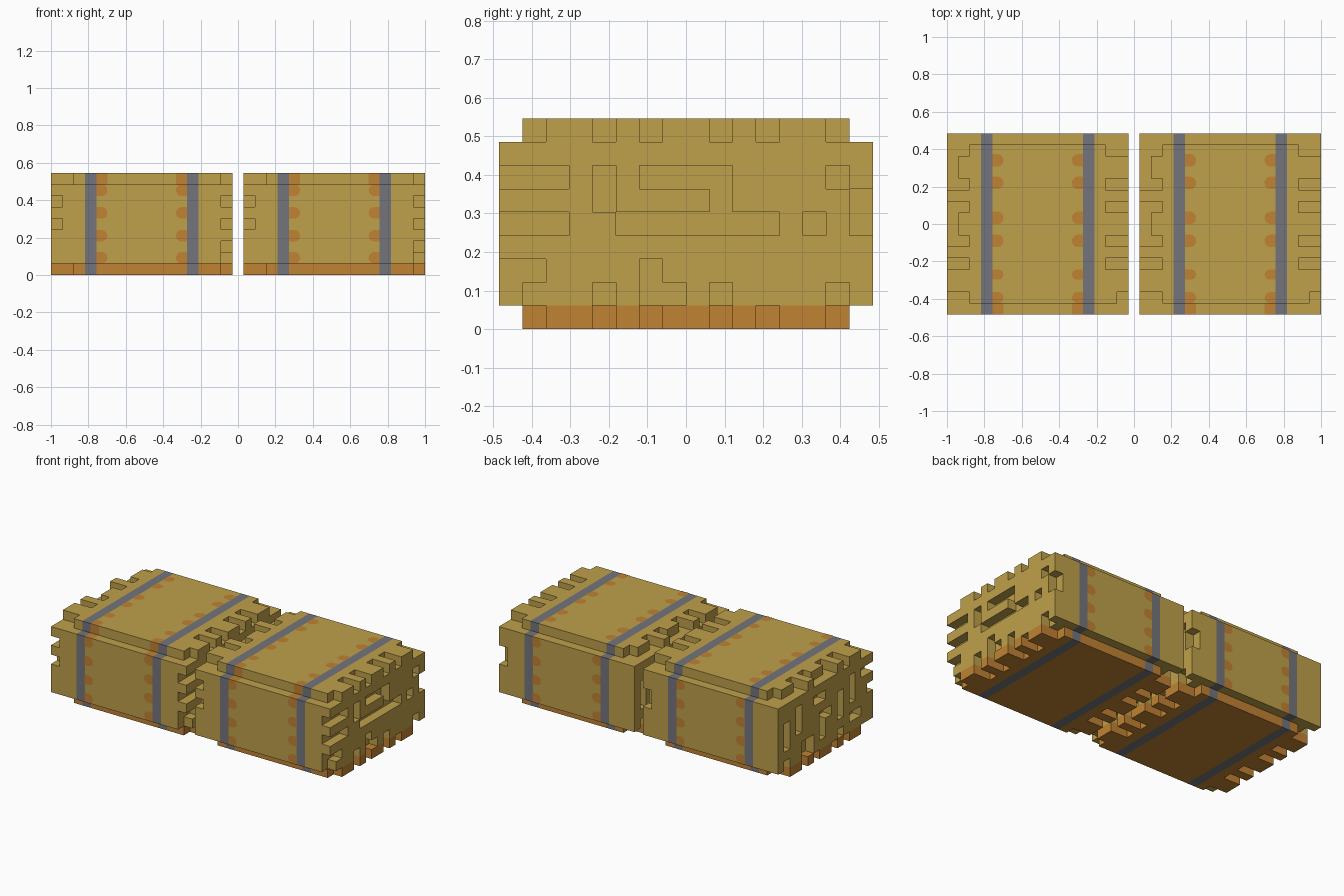
import bpy, bmesh, math
from mathutils import Vector

if "Cube" in bpy.data.objects:
    bpy.data.objects.remove(bpy.data.objects["Cube"])

U = 2 / 33            # one straw block
NX, NY, NZ = 16, 16, 9
BANDS = (3, 12)       # block columns wrapped by twine


def material(name, rgb):
    m = bpy.data.materials.new(name)
    m.diffuse_color = (*rgb, 1)
    m.use_nodes = True
    m.node_tree.nodes["Principled BSDF"].inputs["Base Color"].default_value = m.diffuse_color
    return m


MATS = [material("straw", (0.52, 0.35, 0.069)),
        material("dark_straw", (0.53, 0.223, 0.032)),
        material("twine_grey", (0.175, 0.178, 0.202))]

# Notch depth in blocks on the ragged ends, top row first, front to back
RIGHT_END = ["0100202002020020",
             "0000000000000000",
             "1110101111000010",
             "0000100001000001",
             "1110011111110101",
             "0000000000000000",
             "1100001000000000",
             "1000101101000010",
             "0100202002020020"]
LEFT_END = ["0200202112021120",
            "0000000000000000",
            "1101000011001000",
            "0001010000001010",
            "1001010110001010",
            "0000010010000010",
            "0011000010110000",
            "0000010000110010",
            "0200202002020020"]


def solid(i, j, k):
    """Is there straw in this block of the bale?"""
    if not (0 <= i < NX and 0 <= j < NY and 0 <= k < NZ):
        return False
    if k in (0, NZ - 1) and j in (0, NY - 1):      # stepped long edges
        return False
    row = NZ - 1 - k
    return i >= int(LEFT_END[row][j]) and NX - 1 - i >= int(RIGHT_END[row][j])


def finish(bm, name):
    mesh = bpy.data.meshes.new(name)
    bm.to_mesh(mesh)
    bm.free()
    for m in MATS:
        mesh.materials.append(m)
    ob = bpy.data.objects.new(name, mesh)
    bpy.context.collection.objects.link(ob)
    return ob


def make_bale(name, x0):
    """Blocky bale: outer faces only, coloured by row and twine column."""
    bm = bmesh.new()
    corners = {}

    def corner(p):
        if p not in corners:
            corners[p] = bm.verts.new((x0 + p[0] * U, (p[1] - NY / 2) * U, p[2] * U))
        return corners[p]

    for i in range(NX):
        for j in range(NY):
            for k in range(NZ):
                if not solid(i, j, k):
                    continue
                for axis in range(3):
                    for side in (0, 1):
                        n = [i, j, k]
                        n[axis] += 2 * side - 1
                        if solid(*n):
                            continue
                        a, b = (axis + 1) % 3, (axis + 2) % 3
                        loop = []
                        for da, db in ((0, 0), (1, 0), (1, 1), (0, 1)):
                            p = [i, j, k]
                            p[axis] += side
                            p[a] += da
                            p[b] += db
                            loop.append(corner(tuple(p)))
                        f = bm.faces.new(loop if side else loop[::-1])
                        if i in BANDS and axis != 0:
                            f.material_index = 2
                        elif k == 0:
                            f.material_index = 1
    return finish(bm, name)


def patch(bm, origin, out, along, normal, length, rounded=True):
    """Flat stain that starts at the twine and bulges along 'out'."""
    w, h = U * 0.98, length / 2
    r = min(h, 0.03) if rounded else 0
    pts = [(0, -h)]
    if rounded:
        for c, start in ((-h + r, -90), (h - r, 0)):
            for s in range(4):
                t = math.radians(start + 30 * s)
                pts.append((w - r + r * math.cos(t), c + r * math.sin(t)))
    else:
        pts += [(w, -h), (w, h)]
    pts.append((0, h))
    o, a, b, n = (Vector(v) for v in (origin, out, along, normal))
    verts = [bm.verts.new(o + a * x + b * y + n * 0.002) for x, y in pts]
    f = bm.faces.new(verts)
    f.normal_update()
    if f.normal.dot(n) < 0:
        f.normal_flip()
    f.material_index = 1


def make_stains(name, x0):
    """Darker stains along the inner edge of both twine bands."""
    bm = bmesh.new()
    top, half = NZ * U, NY / 2 * U
    for x, out in ((x0 + 4 * U, 1), (x0 + 12 * U, -1)):
        o = (out, 0, 0)
        # top stains
        for y, l in ((0.34, 0.066), (0.22, 0.066), (0.033, 0.066), (-0.09, 0.066), (-0.27, 0.055)):
            patch(bm, (x, y, top), o, (0, 1, 0), (0, 0, 1), l)
        # front and back stains
        for s in (-1, 1):
            for z in (0.332, 0.21, 0.092):
                patch(bm, (x, s * half, z), o, (0, 0, 1), (0, s, 0), 0.062)
            patch(bm, (x, s * half, 0.453), o, (0, 0, 1), (0, s, 0), 0.062)
        # large stain folding over the front top edge
        patch(bm, (x, -half + U / 2, 8 * U), o, (0, 1, 0), (0, 0, 1), U, False)
        patch(bm, (x, -half + U, 8.5 * U), o, (0, 0, 1), (0, -1, 0), U, False)
        patch(bm, (x, -half + 1.5 * U, top), o, (0, 1, 0), (0, 0, 1), U)
    return finish(bm, name)


for label, start in (("left", -1.0), ("right", 1.0 - NX * U)):
    make_bale(label + "_bale", start)
    make_stains(label + "_bale_stains", start)
